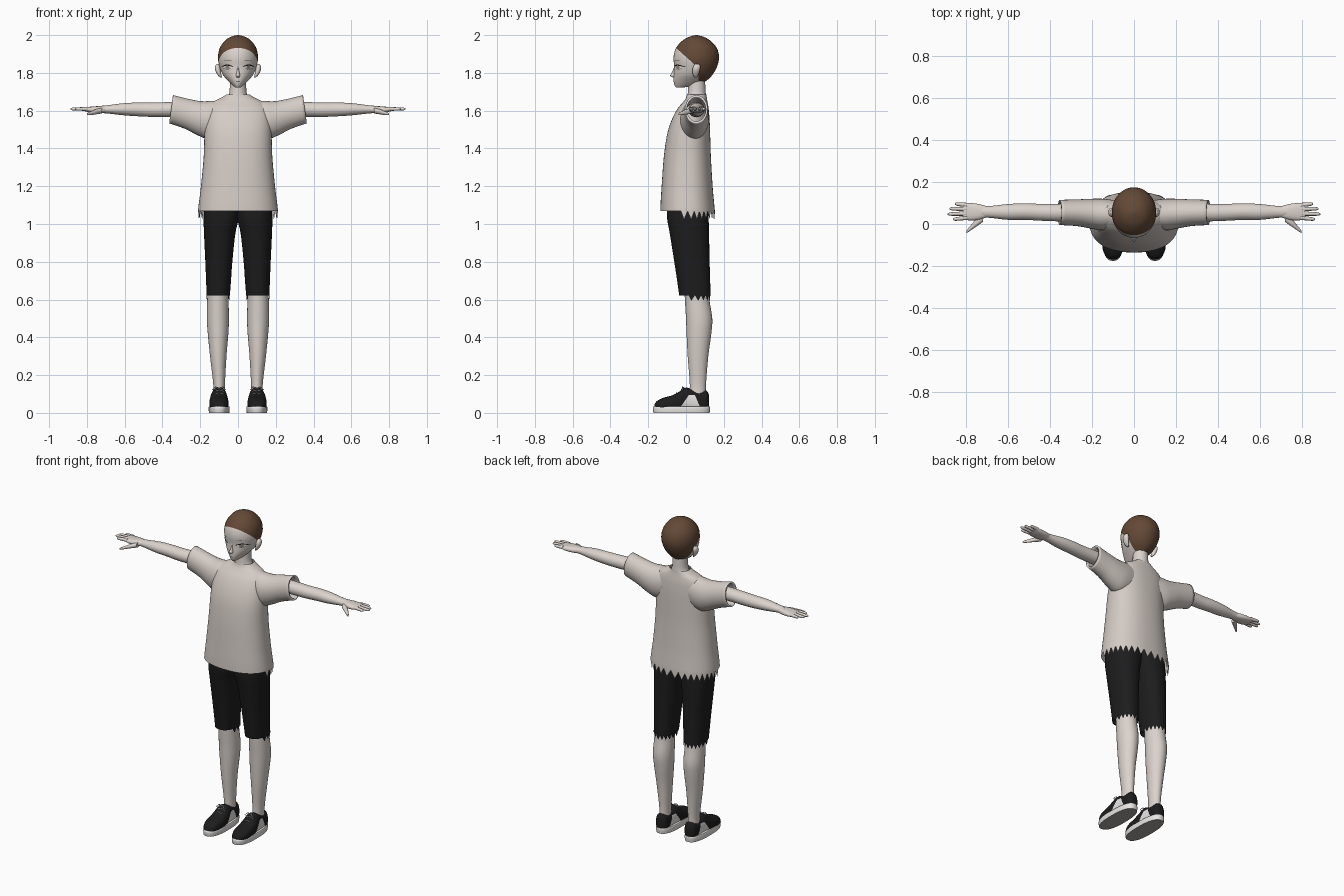
import bpy, bmesh, math
from mathutils import Vector
from mathutils.bvhtree import BVHTree

cube = bpy.data.objects.get("Cube")
if cube:
    bpy.data.objects.remove(cube)


def material(name, r, g, b):
    m = bpy.data.materials.new(name)
    m.use_nodes = True
    m.diffuse_color = (r, g, b, 1)
    bsdf = m.node_tree.nodes["Principled BSDF"]
    bsdf.inputs["Base Color"].default_value = (r, g, b, 1)
    bsdf.inputs["Roughness"].default_value = 0.8
    return m


skin = material("skin", 0.71, 0.65, 0.61)
cloth = material("shirt_cloth", 0.66, 0.60, 0.56)
black = material("black_cloth", 0.012, 0.012, 0.013)
brown = material("brown_hair", 0.125, 0.066, 0.037)
white = material("white_trim", 0.82, 0.80, 0.78)
tread = material("grey_tread", 0.4, 0.37, 0.35)
iris_grey = material("iris_grey", 0.3, 0.25, 0.18)


def finish(name, bm, mats, mirror):
    """Turn a bmesh into a smooth shaded object, mirrored across x if asked."""
    mesh = bpy.data.meshes.new(name)
    bm.to_mesh(mesh)
    bm.free()
    for m in mats:
        mesh.materials.append(m)
    ob = bpy.data.objects.new(name, mesh)
    bpy.context.collection.objects.link(ob)
    bpy.ops.object.select_all(action="DESELECT")
    ob.select_set(True)
    bpy.context.view_layer.objects.active = ob
    bpy.ops.object.shade_smooth_by_angle(angle=math.radians(50))
    if mirror:
        mod = ob.modifiers.new("mirror", "MIRROR")
        mod.use_mirror_merge = False
    return ob


def smooth_stations(stations, steps):
    """Catmull-Rom interpolation between the stations of a loft."""
    out = []
    last = len(stations) - 1
    for i in range(last):
        p = [Vector(stations[max(0, min(last, k))]) for k in range(i - 1, i + 3)]
        for s in range(steps):
            t = s / steps
            out.append(0.5 * (2 * p[1] + (p[2] - p[0]) * t
                              + (2 * p[0] - 5 * p[1] + 4 * p[2] - p[3]) * t ** 2
                              + (3 * p[1] - p[0] - 3 * p[2] + p[3]) * t ** 3))
    return out + [Vector(stations[last])]


def power(v, e):
    return math.copysign(abs(v) ** e, v)


def loft(name, axis, stations, mats, n=32, square=2.0, steps=4, caps=True,
         mirror=True, teeth=0.0, cuts=(), paint=None, shear=0.0):
    """Stations are (position on axis, min a, max a, min b, max b)."""
    bm = bmesh.new()
    rings = []
    for k, (t, a0, a1, b0, b1) in enumerate(smooth_stations(stations, steps)):
        ring = []
        for j in range(n):
            ang = math.tau * j / n
            ca, sa = (power(f(ang), 2 / square) for f in (math.cos, math.sin))
            a = (a0 + a1) / 2 + (a1 - a0) / 2 * ca
            b = (b0 + b1) / 2 + (b1 - b0) / 2 * sa
            # Torn hem: every other point hangs lower along the sides and back
            drop = teeth if k == 0 and j % 2 and sa > -0.25 else 0
            q = t - drop
            co = {"x": (q, a, b), "y": (a, q, b), "z": (a, b, q)}[axis]
            ring.append(bm.verts.new(co))
        rings.append(ring)
    for r0, r1 in zip(rings, rings[1:]):
        for j in range(n):
            h = (j + 1) % n
            bm.faces.new((r0[j], r0[h], r1[h], r1[j]))
    if caps:
        bm.faces.new(rings[0])
        bm.faces.new(rings[-1])
    for v in bm.verts:
        v.co.x -= shear * (v.co.z - 1.6)
    bmesh.ops.recalc_face_normals(bm, faces=bm.faces[:])
    for co, no in cuts:
        geom = bm.verts[:] + bm.edges[:] + bm.faces[:]
        bmesh.ops.bisect_plane(bm, geom=geom, plane_co=co, plane_no=no)
    if paint:
        bm.normal_update()
        for f in bm.faces:
            f.material_index = paint(f.calc_center_median(), f.normal)
    return finish(name, bm, mats, mirror)


# Head: the hairline is a slanted cut that drops behind the ears
def is_hair(c, normal):
    if c.y > 0.065:
        return int(c.z > 1.737)
    return int(c.z > 1.93 - 0.9 * (c.y + 0.05))


head_profile = [(1.722, .012, -.052, -.02), (1.735, .03, -.061, .06),
                (1.76, .055, -.066, .11), (1.79, .08, -.065, .14),
                (1.83, .097, -.062, .163), (1.88, .106, -.066, .175),
                (1.93, .097, -.054, .164), (1.97, .07, -.02, .13),
                (1.99, .041, .014, .096), (2.0, .006, .05, .06)]
head = loft("head", "z", [(z, -r, r, f, b) for z, r, f, b in head_profile],
            [skin, brown], n=40, mirror=False, paint=is_hair,
            cuts=[((0, -.05, 1.93), (0, .9, 1)), ((0, .065, 1.8), (0, 1, 0))])
loft("nose", "z", [(1.776, -.007, .007, -.07, -.05), (1.785, -.011, .011, -.084, -.05),
                   (1.80, -.008, .008, -.076, -.05), (1.83, -.004, .004, -.063, -.05)],
     [skin], n=12, mirror=False)
loft("ears", "z", [(1.775, .085, .094, .045, .058), (1.79, .088, .109, .036, .066),
                   (1.815, .092, .121, .034, .074), (1.835, .095, .121, .038, .076),
                   (1.848, .1, .112, .05, .068)], [skin], n=14)
loft("neck", "z", [(1.6, -.07, .07, .0, .11), (1.66, -.058, .058, .006, .108),
                   (1.70, -.045, .045, .01, .104), (1.78, -.043, .043, .015, .1)],
     [skin], n=24, mirror=False)

# Face details: thin strips laid on the head
head_tree = BVHTree.FromPolygons([v.co for v in head.data.vertices],
                                 [p.vertices for p in head.data.polygons])


def face_strip(name, x0, x1, z, top, bottom, mat, lift=0.002, columns=8):
    bm = bmesh.new()
    cols = []
    for i in range(columns + 1):
        u = i / columns
        arch = math.sin(math.pi * u)
        col = []
        for h in (bottom, top):
            x, hz = x0 + (x1 - x0) * u, z + h[0] + h[1] * arch
            hit = head_tree.ray_cast(Vector((x, -1, hz)), Vector((0, 1, 0)))[0]
            col.append(bm.verts.new((x, (hit.y if hit else 0) - lift, hz)))
        cols.append(col)
    for a, b in zip(cols, cols[1:]):
        bm.faces.new((a[0], b[0], b[1], a[1]))
    finish(name, bm, [mat], True)


face_strip("eye_whites", .028, .082, 1.83, (0, .01), (0, -.012), white)
face_strip("irises", .045, .066, 1.829, (.004, .004), (-.004, -.005), iris_grey, .003)
face_strip("upper_lashes", .026, .088, 1.831, (.003, .011), (-.001, .008), black, .004)
face_strip("lower_lashes", .036, .078, 1.826, (0, -.007), (0, -.009), black, .004)
face_strip("eyebrows", .03, .075, 1.862, (.001, .005), (0, .003), brown)
face_strip("mouth", 0, .011, 1.754, (.001, 0), (-.001, 0), black, columns=3)

# Shirt: wide body with a torn hem and open sleeves with a pale rim
body_profile = [(1.068, .212, -.136, .153), (1.12, .206, -.134, .148),
                (1.2, .196, -.129, .141), (1.35, .182, -.118, .132),
                (1.47, .178, -.101, .128), (1.55, .174, -.076, .125),
                (1.61, .162, -.045, .12), (1.645, .135, -.016, .114),
                (1.668, .09, .0, .11), (1.685, .062, .005, .108)]
loft("shirt_body", "z", [(z, -r, r, f, b) for z, r, f, b in body_profile],
     [cloth], n=64, square=2.3, caps=False, mirror=False, teeth=0.045)
sleeves = loft("sleeves", "x", [(.08, -.01, .112, 1.46, 1.655), (.14, -.03, .12, 1.45, 1.652),
                                (.2, -.022, .12, 1.472, 1.65), (.27, -.01, .117, 1.505, 1.662),
                                (.355, -.005, .115, 1.533, 1.682)],
               [cloth, white], caps=False, shear=0.14)
rim = sleeves.modifiers.new("thickness", "SOLIDIFY")
rim.thickness, rim.offset, rim.material_offset_rim = 0.01, -1, 1

# Arms and hands
loft("arms", "x", [(.28, .012, .097, 1.565, 1.645), (.37, .013, .096, 1.567, 1.645),
                   (.45, .016, .096, 1.567, 1.643), (.52, .02, .098, 1.57, 1.643),
                   (.6, .02, .095, 1.575, 1.64), (.68, .029, .086, 1.584, 1.63),
                   (.73, .032, .085, 1.588, 1.625)], [skin], n=24)
loft("palms", "x", [(.7, .032, .084, 1.589, 1.624), (.74, .02, .095, 1.587, 1.624),
                    (.78, .017, .1, 1.59, 1.621), (.815, .022, .1, 1.598, 1.618)],
     [skin], n=20, square=2.4)
loft("thumbs", "x", [(.72, .01, .05, 1.585, 1.615), (.75, -.012, .026, 1.581, 1.608),
                     (.775, -.028, -.003, 1.577, 1.598), (.79, -.039, -.021, 1.576, 1.592),
                     (.799, -.043, -.036, 1.578, 1.586)], [skin], n=12)
fingers = {"index": (.03, .022, .862), "middle": (.05, .047, .888),
           "ring": (.071, .073, .88), "little": (.09, .096, .853)}
for label, (base, tip, end) in fingers.items():
    pts = []
    for u, r in ((0, .011), (.45, .0095), (.85, .008), (1, .003)):
        y, x = base + (tip - base) * u, .795 + (end - .795) * u
        pts.append((x, y - r, y + r, 1.609 - r, 1.609 + r))
    loft(label + "_fingers", "x", pts, [skin], n=10, steps=3)

# Shorts and legs
loft("shorts", "z", [(.622, .043, .166, -.036, .13), (.7, .037, .169, -.047, .128),
                     (.8, .03, .173, -.062, .125), (.95, .014, .18, -.086, .122),
                     (1.03, -.004, .182, -.1, .12), (1.12, -.01, .178, -.1, .12)],
     [black], n=36, square=2.3, teeth=0.028, caps=False)
loft("legs", "z", [(.07, .068, .132, .015, .108), (.15, .069, .131, .02, .106),
                   (.3, .061, .148, .009, .118), (.42, .051, .16, .003, .134),
                   (.5, .048, .165, .0, .139), (.6, .05, .163, -.006, .124),
                   (.7, .05, .16, -.01, .12)], [skin], n=28)


# Shoes: dark uppers with a pale wedge on the sides, pale soles
def is_wedge(c, normal):
    front = -.03 + (c.z - .03) * .7
    back = .075 - (c.z - .03) * .43
    return int(front < c.y < back and c.z < .095)


loft("shoe_uppers", "y", [(-.168, .085, .115, .01, .04), (-.155, .067, .133, .008, .062),
                          (-.12, .053, .149, .005, .08), (-.07, .05, .152, .005, .094),
                          (-.03, .053, .149, .005, .116), (0, .057, .144, .005, .134),
                          (.035, .059, .141, .005, .124), (.08, .061, .139, .005, .117),
                          (.108, .066, .134, .005, .118), (.122, .082, .118, .01, .095)],
     [black, white], square=2.4, paint=is_wedge,
     cuts=[((0, -.03, .03), (0, 1, -.7)), ((0, .075, .03), (0, 1, .43)),
           ((0, 0, .095), (0, 0, 1))])
loft("soles", "z", [(0, .046, .154, -.172, .125), (.026, .044, .156, -.176, .128),
                    (.034, .047, .153, -.172, .126)], [white, tread], n=40, square=2.5,
     steps=2, paint=lambda c, normal: int(normal.z < -.9))


# Laces: two bars and a bow on each shoe
def lace(name, points):
    curve = bpy.data.curves.new(name, "CURVE")
    curve.dimensions = "3D"
    curve.bevel_depth, curve.bevel_resolution = 0.0025, 1
    spline = curve.splines.new("POLY")
    spline.points.add(len(points) - 1)
    for p, co in zip(spline.points, points):
        p.co = (*co, 1)
    curve.materials.append(tread)
    ob = bpy.data.objects.new(name, curve)
    bpy.context.collection.objects.link(ob)


for side, label in ((1, "left"), (-1, "right")):
    mid = 0.1 * side
    for i, (y, z) in enumerate(((-.05, .102), (-.025, .117))):
        lace(f"{label}_lace_{i}", [(mid - .022, y, z - .004), (mid, y, z + .005),
                                   (mid + .022, y, z - .004)])
    for s in (-1, 1):
        lace(f"{label}_bow_{'outer' if s == side else 'inner'}",
             [(mid, -.01, .132), (mid + s * .02, -.018, .138),
              (mid + s * .036, -.022, .122), (mid + s * .018, -.025, .124), (mid, -.01, .132)])
